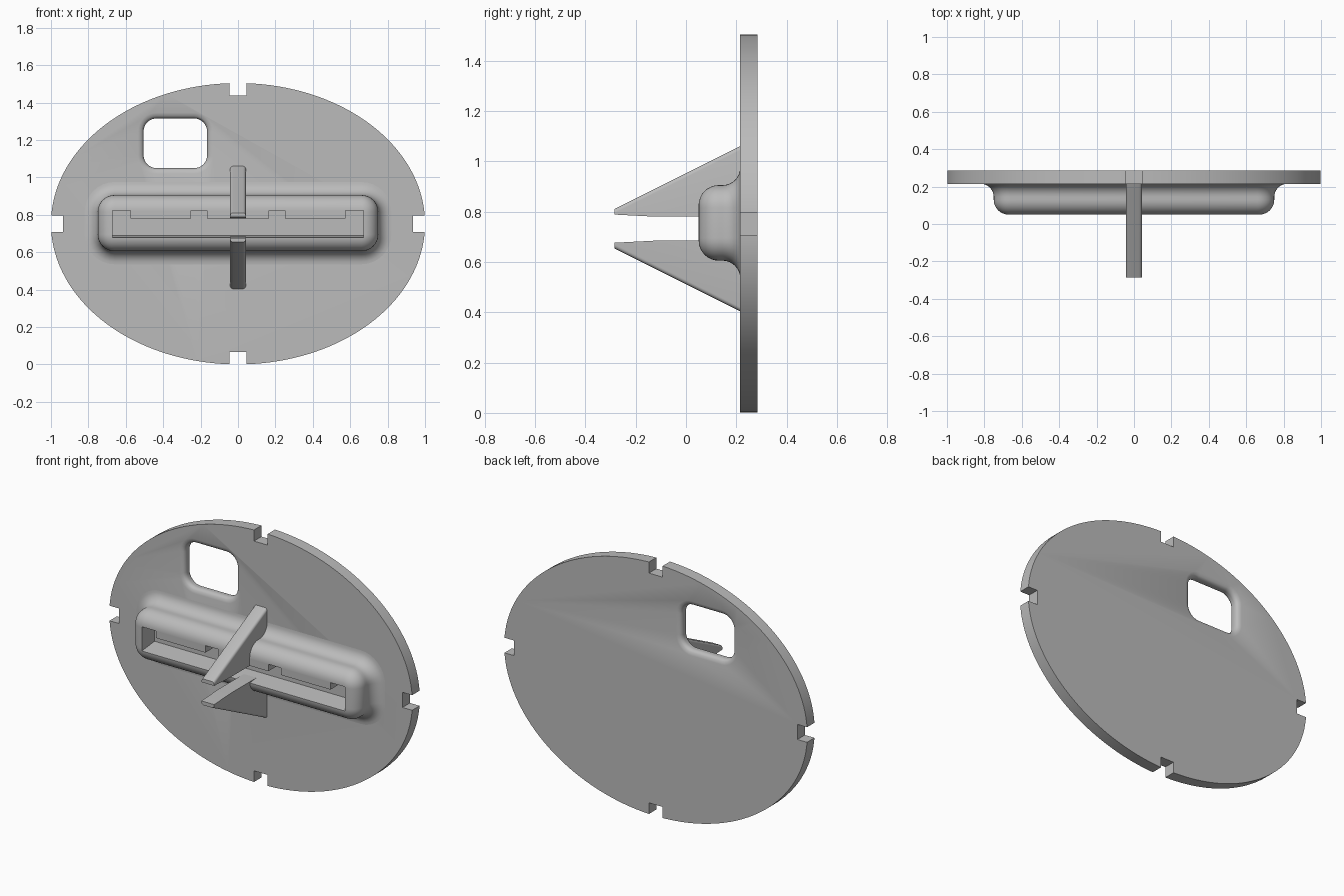
import bpy, bmesh, math
from mathutils import Vector

cube = bpy.data.objects.get("Cube")
if cube:
    bpy.data.objects.remove(cube, do_unlink=True)

grey = bpy.data.materials.new("light grey")
grey.use_nodes = True
COLOUR = (0.5, 0.5, 0.5, 1)
grey.diffuse_color = COLOUR
grey.node_tree.nodes["Principled BSDF"].inputs["Base Color"].default_value = COLOUR

MID = 0.752            # height of the plate centre
FRONT, BACK = 0.215, 0.285


def loft(name, rings):
    """Closed solid through rings of equal point count."""
    bm = bmesh.new()
    loops = [[bm.verts.new(p) for p in ring] for ring in rings]
    n = len(loops[0])
    for a, b in zip(loops, loops[1:]):
        for i in range(n):
            j = (i + 1) % n
            bm.faces.new((a[i], a[j], b[j], b[i]))
    bm.faces.new(loops[0])
    bm.faces.new(loops[-1])
    bmesh.ops.recalc_face_normals(bm, faces=bm.faces)
    mesh = bpy.data.meshes.new(name)
    bm.to_mesh(mesh)
    bm.free()
    mesh.materials.append(grey)
    obj = bpy.data.objects.new(name, mesh)
    bpy.context.collection.objects.link(obj)
    return obj


def prism(name, outline, y0, y1):
    return loft(name, [[(x, y, z) for x, z in outline] for y in (y0, y1)])


def box(x, z, w, h):
    return [(x - w / 2, z - h / 2), (x + w / 2, z - h / 2),
            (x + w / 2, z + h / 2), (x - w / 2, z + h / 2)]


def rounded_ring(x, z, w, h, r, y, steps=8):
    """Rounded rectangle of half size w by h at depth y."""
    pts = []
    for q, (sx, sz) in enumerate([(1, 1), (-1, 1), (-1, -1), (1, -1)]):
        for i in range(steps + 1):
            a = math.pi / 2 * (q + i / steps)
            pts.append((x + sx * (w - r) + r * math.cos(a), y,
                        z + sz * (h - r) + r * math.sin(a)))
    return pts


def cut(obj, cutter):
    mod = obj.modifiers.new("cut", "BOOLEAN")
    mod.operation, mod.solver, mod.object = "DIFFERENCE", "EXACT", cutter
    bpy.context.view_layer.objects.active = obj
    bpy.ops.object.modifier_apply(modifier=mod.name)
    bpy.data.objects.remove(cutter, do_unlink=True)


def quarter(steps=8):
    return [math.pi / 2 * i / steps for i in range(steps + 1)]


# Oval plate
N = 144
oval = [(math.cos(2 * math.pi * i / N), MID + 0.752 * math.sin(2 * math.pi * i / N))
        for i in range(N)]
plate = prism("plate", oval, FRONT, BACK)

# Four rim notches
for s in (-1, 1):
    cut(plate, prism("notch_cutter", box(0, MID + s * 0.785, 0.09, 0.2), 0, 0.5))
    cut(plate, prism("notch_cutter", box(s * 1.035, MID, 0.2, 0.09), 0, 0.5))

# Window with rounded rims on both sides
R = 0.03
flare = [(FRONT - 0.02, R)]
flare += [(FRONT + R * math.sin(a), R * (1 - math.sin(math.acos(1 - math.sin(a)))))
          for a in quarter()]
flare += [(BACK + FRONT - y, d) for y, d in reversed(flare)]
cut(plate, loft("window_cutter",
                [rounded_ring(-0.335, 1.182, 0.17 + d, 0.133 + d, 0.07 + d, y)
                 for y, d in flare]))

# Housing: rounded front edge, hollow fillet into the plate
profile = [(0.13 - 0.08 * math.cos(a), -0.08 * (1 - math.sin(a))) for a in quarter()]
profile += [(0.145 + 0.07 * math.sin(a), 0.07 * (1 - math.cos(a))) for a in quarter()]
profile.append((0.23, 0.07))
housing = loft("housing", [rounded_ring(0, 0.755, 0.75 + d, 0.15 + d, 0.09 + d, y)
                           for y, d in profile])

# Slot with a stepped upper edge and a slightly rising floor
LOW, HIGH = 0.78, 0.822
half = [(0.165, LOW), (0.165, HIGH), (0.25, HIGH), (0.25, LOW),
        (0.575, LOW), (0.575, HIGH), (0.67, HIGH), (0.67, 0.675)]
slot = half + [(-x, z) for x, z in reversed(half)]
slot_back = [(x, max(z, 0.69)) for x, z in slot]
cut(housing, loft("slot_cutter", [[(x, 0.05 - 0.02, z) for x, z in slot],
                                  [(x, 0.17, z) for x, z in slot_back]]))


# Guide fins above and below the slot
def fin(name, side):
    outer = [(0.225, 1.065), (-0.285, 0.81)]
    inner = [(-0.285, 0.788), (-0.13, 0.78), (0.225, 0.78)]
    outline = [(y, z if side > 0 else 1.464 - z) for y, z in outer + inner]
    obj = loft(name, [[(x, y, z) for y, z in outline] for x in (-0.042, 0.042)])
    bm = bmesh.new()
    bm.from_mesh(obj.data)
    sloped = [e for e in bm.edges
              if abs(e.verts[0].co.y - e.verts[1].co.y) > 0.4
              and abs(e.verts[0].co.z - e.verts[1].co.z) > 0.2]
    bmesh.ops.bevel(bm, geom=sloped, offset=0.015, segments=4, profile=0.5,
                    affect="EDGES")
    bm.to_mesh(obj.data)
    bm.free()
    return obj


parts = [plate, housing, fin("upper_fin", 1), fin("lower_fin", -1)]

# Smooth curves, sharp edges
bpy.ops.object.select_all(action="DESELECT")
for part in parts:
    part.select_set(True)
bpy.context.view_layer.objects.active = plate
bpy.ops.object.shade_smooth_by_angle(angle=math.radians(30))
